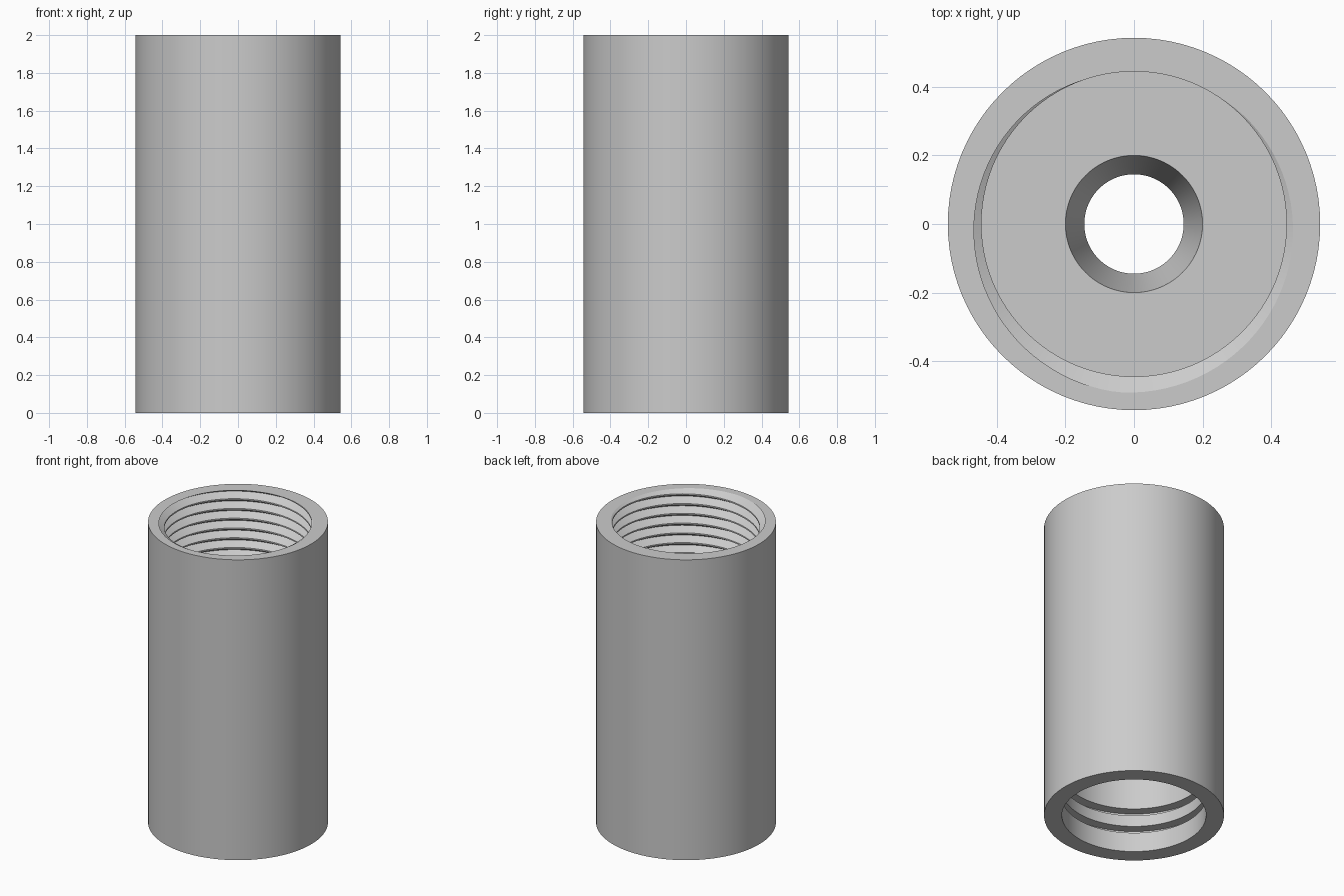
import bpy
import bmesh
from math import cos, sin, radians, tau

if "Cube" in bpy.data.objects:
    bpy.data.objects.remove(bpy.data.objects["Cube"], do_unlink=True)

SIDES = 96
HEIGHT, OUTER = 2.0, 0.543
FLOOR_TOP, FLOOR_BOTTOM = 1.1, 0.85
PITCH, CREST, DEPTH = 0.065, 0.445, 0.048
HALF = 0.43                  # half width of the thread groove, in pitches
EXIT = radians(265)          # where the groove root reaches the rim
BORE, GROOVE = 0.435, 0.497
TURNS = int((HEIGHT - FLOOR_TOP) / PITCH) + 2

# Plain turned part of the section: outside, ringed lower bore, tapered hole
section = [(OUTER, HEIGHT), (OUTER, 0), (BORE, 0)]
for low, high in ((0.13, 0.175), (0.25, 0.297)):
    section += [(BORE, low), (GROOVE, low), (GROOVE, high), (BORE, high)]
section += [(BORE, FLOOR_BOTTOM), (0.145, FLOOR_BOTTOM), (0.2, FLOOR_TOP)]


def thread_column(angle):
    """Right-hand V thread at one angle, trimmed at the floor and the rim."""
    root = HEIGHT + PITCH * (angle - EXIT) / tau
    points = []
    for turn in range(-TURNS, 3):
        for step in (-HALF, 0, HALF):
            z = min(max(root + PITCH * (turn + step), FLOOR_TOP), HEIGHT)
            offset = (z - root) / PITCH
            offset = abs(offset - round(offset))
            points.append((CREST + DEPTH * max(0, 1 - offset / HALF), z))
    return points


# Sweep the section around the axis; the seam is merged afterwards
bm = bmesh.new()
columns = []
for i in range(SIDES + 1):
    a = tau * i / SIDES
    columns.append([bm.verts.new((r * cos(a), r * sin(a), z))
                    for r, z in thread_column(a) + section])
count = len(columns[0])
for left, right in zip(columns, columns[1:]):
    for j in range(count):
        k = (j + 1) % count
        bm.faces.new((left[j], right[j], right[k], left[k]))
bmesh.ops.remove_doubles(bm, verts=bm.verts, dist=0.00002)
bmesh.ops.dissolve_degenerate(bm, edges=bm.edges, dist=0.00002)
bmesh.ops.recalc_face_normals(bm, faces=bm.faces)

mesh = bpy.data.meshes.new("threaded_sleeve")
bm.to_mesh(mesh)
bm.free()
sleeve = bpy.data.objects.new("threaded_sleeve", mesh)
bpy.context.collection.objects.link(sleeve)

# Plain grey metal
grey = bpy.data.materials.new("light grey")
grey.use_nodes = True
colour = (0.6, 0.6, 0.6, 1)
grey.diffuse_color = colour
grey.node_tree.nodes["Principled BSDF"].inputs["Base Color"].default_value = colour
mesh.materials.append(grey)

bpy.ops.object.select_all(action="DESELECT")
sleeve.select_set(True)
bpy.context.view_layer.objects.active = sleeve
bpy.ops.object.shade_smooth_by_angle(angle=radians(30))
